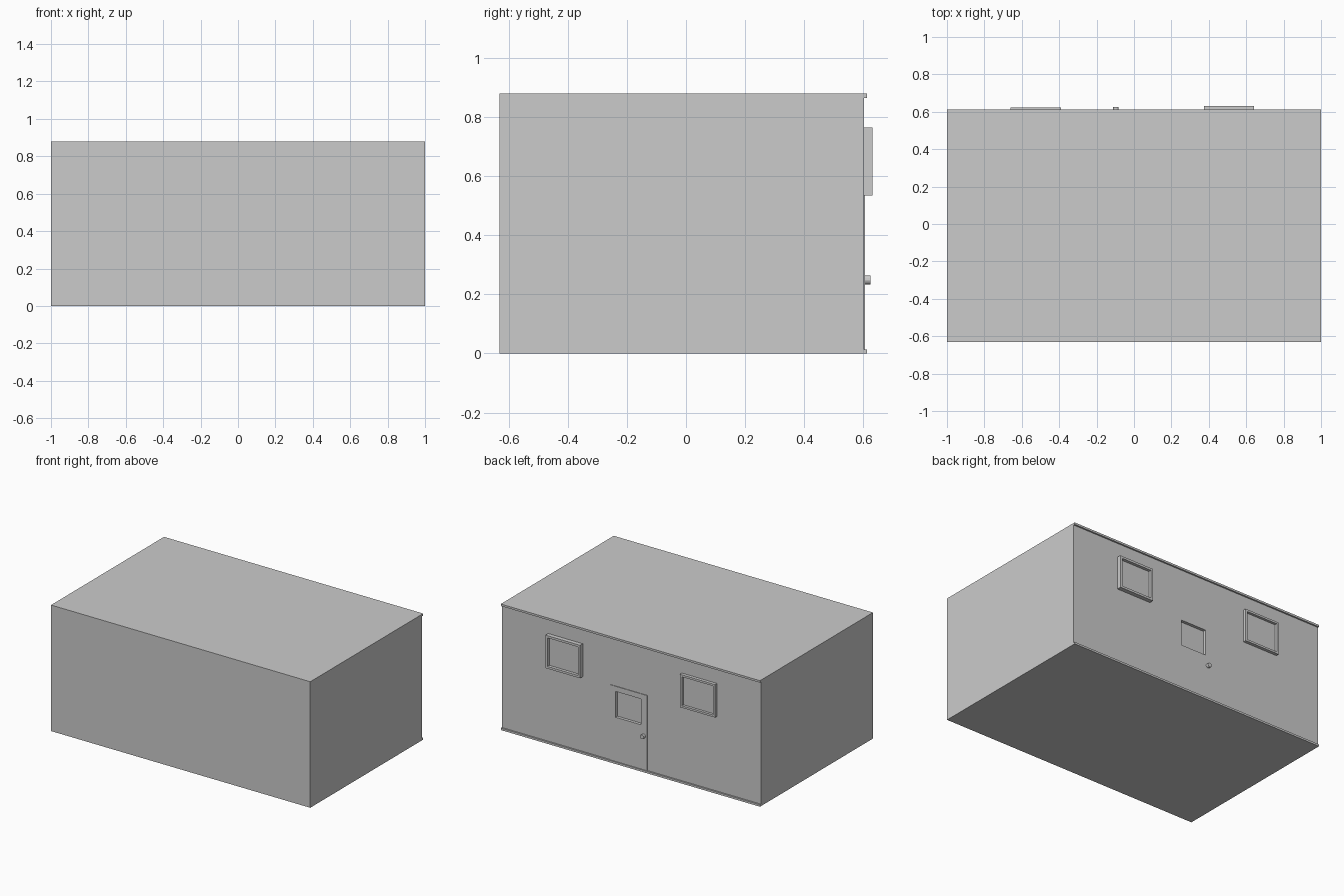
import bpy, bmesh, math
from mathutils import Matrix, Vector

if "Cube" in bpy.data.objects:
    bpy.data.objects.remove(bpy.data.objects["Cube"])

WALL = 0.602  # y of the detailed back wall


def finish(name, bm):
    bmesh.ops.recalc_face_normals(bm, faces=bm.faces)
    me = bpy.data.meshes.new(name)
    bm.to_mesh(me)
    bm.free()
    ob = bpy.data.objects.new(name, me)
    bpy.context.collection.objects.link(ob)
    return ob


def box_bm(x, y, z):
    bm = bmesh.new()
    bmesh.ops.create_cube(bm, size=1)
    for v in bm.verts:
        v.co = Vector([(a + b) / 2 + c * (b - a) for (a, b), c in zip((x, y, z), v.co)])
    return bm


def framed_window(name, x, z, front, border, glass):
    # Box whose outer face is inset and pushed back to form frame and pane
    bm = box_bm(x, (WALL - 0.002, front), z)
    bm.normal_update()
    face = max(bm.faces, key=lambda f: f.calc_center_median().y)
    bmesh.ops.inset_region(bm, faces=[face], thickness=border)
    ext = bmesh.ops.extrude_discrete_faces(bm, faces=[face])
    bmesh.ops.translate(bm, vec=(0, glass - front, 0), verts=ext["faces"][0].verts)
    return finish(name, bm)


# Building shell: side profile with roof and floor lips, extruded along x
profile = [(-0.632, 0), (0.613, 0), (0.613, 0.014), (WALL, 0.014),
           (WALL, 0.865), (0.613, 0.865), (0.613, 0.879), (-0.632, 0.879)]
bm = bmesh.new()
face = bm.faces.new([bm.verts.new((-1, y, z)) for y, z in profile])
ext = bmesh.ops.extrude_face_region(bm, geom=[face])
bmesh.ops.translate(bm, vec=(2, 0, 0),
                    verts=[g for g in ext["geom"] if isinstance(g, bmesh.types.BMVert)])
shell = finish("building_shell", bm)

# Door leaf, slightly proud of the wall
door = finish("door", box_bm((-0.124, 0.163), (WALL - 0.003, 0.606), (0.014, 0.538)))

# Recessed door window cut through the leaf into the wall
cutter = finish("door_window_cutter", box_bm((-0.077, 0.118), (0.585, 0.7), (0.322, 0.502)))
cutter.hide_render = True
cutter.hide_set(True)
for ob in (shell, door):
    mod = ob.modifiers.new("door_window", 'BOOLEAN')
    mod.operation = 'DIFFERENCE'
    mod.solver = 'EXACT'
    mod.object = cutter

# Door knob
bm = bmesh.new()
bmesh.ops.create_cone(bm, cap_ends=True, segments=16, radius1=0.015, radius2=0.015, depth=0.022,
                      matrix=Matrix.Translation((-0.097, 0.614, 0.249)) @ Matrix.Rotation(math.pi / 2, 4, 'X'))
knob = finish("door_knob", bm)

# Windows either side of the door
framed_window("window_right", (0.375, 0.642), (0.535, 0.765), 0.632, 0.022, 0.611)
framed_window("window_left", (-0.66, -0.39), (0.535, 0.765), 0.624, 0.02, 0.606)
